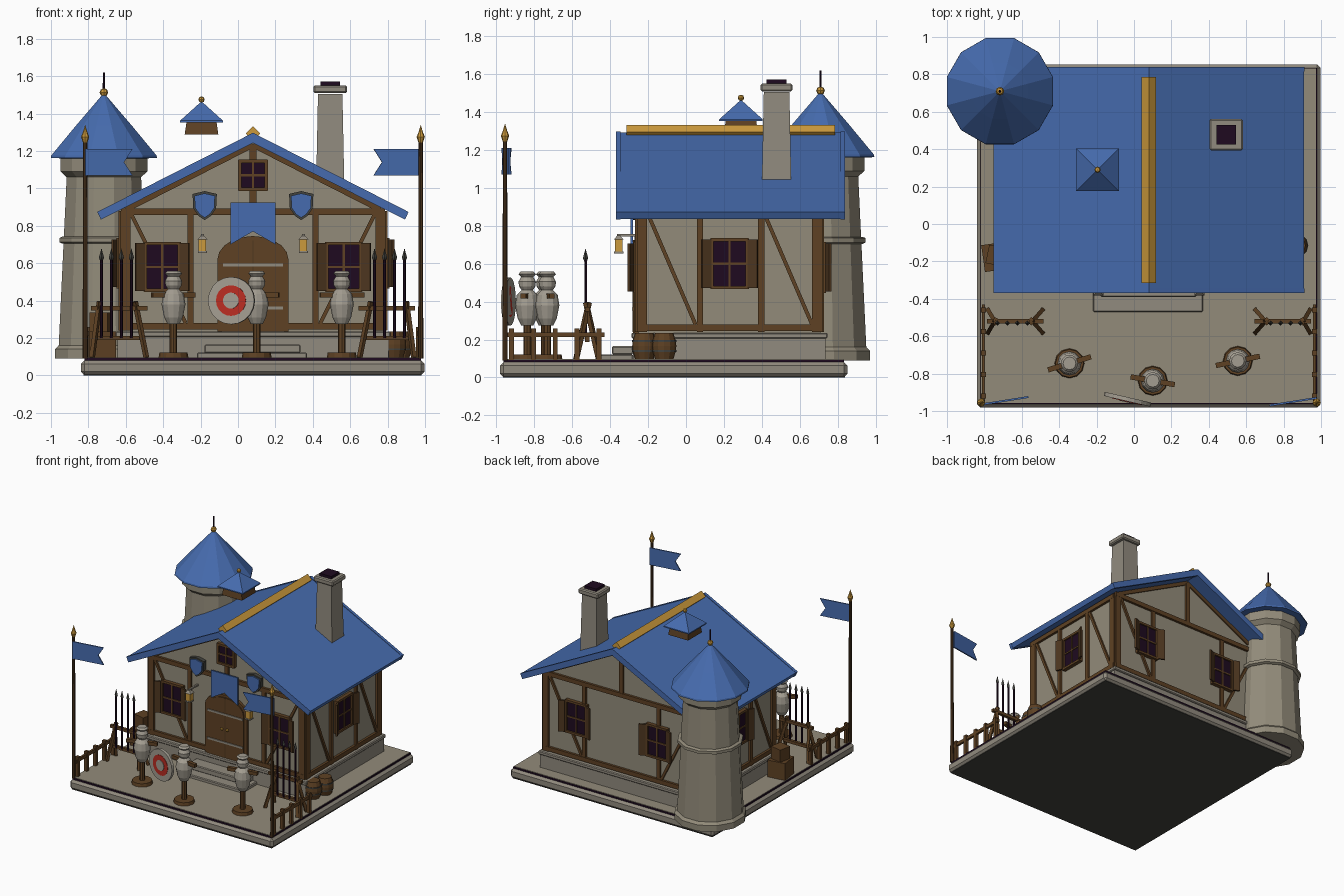
import bpy, bmesh, math
from mathutils import Matrix, Vector

if "Cube" in bpy.data.objects:
    bpy.data.objects.remove(bpy.data.objects["Cube"])

def mat(name, r, g, b):
    m = bpy.data.materials.new(name)
    m.diffuse_color = (r, g, b, 1)
    m.use_nodes = True
    m.node_tree.nodes["Principled BSDF"].inputs["Base Color"].default_value = m.diffuse_color
    return m

BLUE = mat("blue", .061, .148, .425)
STONE = mat("stone", .285, .257, .21)
PLASTER = mat("plaster", .29, .26, .195)
PALE = mat("pale_canvas", .37, .34, .285)
WOOD = mat("wood", .112, .053, .017)
DWOOD = mat("dark_wood", .075, .037, .014)
GOLD = mat("gold", .60, .32, .045)
RED = mat("red", .50, .026, .016)
DARK = mat("dark_purple", .013, .003, .014)
IRON = mat("iron", .055, .055, .048)
I = Matrix()
T = Matrix.Translation
R = lambda a, ax: Matrix.Rotation(math.radians(a), 4, ax)
CX = 0.08  # the house and yard are symmetric about this x

def make(name, bm, m, M=I):
    bmesh.ops.remove_doubles(bm, verts=bm.verts, dist=1e-5)
    bmesh.ops.recalc_face_normals(bm, faces=bm.faces)
    me = bpy.data.meshes.new(name)
    bm.to_mesh(me)
    bm.free()
    me.transform(M)
    me.materials.append(m)
    ob = bpy.data.objects.new(name, me)
    bpy.context.collection.objects.link(ob)
    return ob

def box(name, c, s, m, M=I, bevel=0, taper=1):
    bm = bmesh.new()
    bmesh.ops.create_cube(bm, size=1)
    for v in bm.verts:
        k = taper if v.co.z > 0 else 1
        v.co = Vector((v.co.x * s[0] * k, v.co.y * s[1] * k, v.co.z * s[2]))
    if bevel:
        bmesh.ops.bevel(bm, geom=bm.edges[:], offset=bevel, segments=1, affect='EDGES')
    return make(name, bm, m, M @ T(c))

def span(name, x, y, z, m, bevel=0):
    return box(name, ((x[0]+x[1])/2, (y[0]+y[1])/2, (z[0]+z[1])/2),
               (x[1]-x[0], y[1]-y[0], z[1]-z[0]), m, I, bevel)

def beam(name, p, q, w, d, m, M=I):
    p, q = Vector(p), Vector(q)
    rot = (q - p).to_track_quat('Z', 'Y').to_matrix().to_4x4()
    return box(name, (0, 0, 0), (w, d, (q - p).length), m, M @ T((p + q) / 2) @ rot)

def lathe(name, prof, loc, m, n=10, M=I, off=0):
    bm = bmesh.new()
    ang = [2 * math.pi * i / n + math.radians(off) for i in range(n)]
    rings = [[bm.verts.new((r * math.cos(a), r * math.sin(a), z)) for a in ang] for r, z in prof]
    for a, b in zip(rings, rings[1:]):
        for i in range(n):
            bm.faces.new((a[i], a[(i+1) % n], b[(i+1) % n], b[i]))
    for (r, z), ring in ((prof[0], rings[0]), (prof[-1], rings[-1])):
        if r > 0:
            bm.faces.new(ring)
    return make(name, bm, m, T(loc) @ M)

def ball(name, loc, r, m):
    return lathe(name, [(0, -r), (.7*r, -.7*r), (r, 0), (.7*r, .7*r), (0, r)], loc, m, 8)

def prism(name, pts, y0, y1, m, M=I):
    bm = bmesh.new()
    a = [bm.verts.new((x, y0, z)) for x, z in pts]
    b = [bm.verts.new((x, y1, z)) for x, z in pts]
    bm.faces.new(a)
    bm.faces.new(b)
    for i in range(len(pts)):
        j = (i + 1) % len(pts)
        bm.faces.new((a[i], a[j], b[j], b[i]))
    return make(name, bm, m, M)

# Yard platform with dark underside, plinth and steps
span("platform", (-.84, .997), (-.982, .853), (.002, .08), STONE, .018)
span("platform_underside", (-.825, .982), (-.967, .838), (0, .006), IRON)
span("platform_joint", (-.822, .978), (-.962, .835), (.078, .093), DARK)
span("platform_top", (-.818, .974), (-.958, .831), (.08, .097), PLASTER)
span("plinth", (-.645, .805), (-.28, .735), (.09, .21), STONE)
span("plinth_cap", (-.655, .815), (-.288, .747), (.205, .235), STONE, .006)
span("lower_step", (-.22, .37), (-.47, -.28), (.09, .122), STONE, .006)
span("upper_step", (-.18, .335), (-.39, -.28), (.12, .165), STONE, .006)

# House body and roof
prism("walls", [(-.62, .23), (.78, .23), (.78, .89), (CX, 1.25), (-.62, .89)], -.25, .71, PLASTER)
prism("roof", [(CX, 1.292), (.91, .872), (.893, .837), (CX, 1.25), (CX-.813, .837), (CX-.83, .872)], -.355, .825, BLUE)
for y in (-.357, .827):
    prism("roof_edge", [(CX, 1.297), (.912, .874), (.893, .833), (CX, 1.243), (CX-.813, .833), (CX-.832, .874)], y-.012, y+.012, BLUE)
box("ridge", (CX, .235, 1.294), (.055, 1.1, .055), GOLD, T((CX, .235, 1.294)) @ R(45, 'Y') @ T((-CX, -.235, -1.294)))

# Timber framing and windows; wall frames look outwards along local -y
FRONT, BACK = T((CX, -.25, 0)), T((CX, .71, 0)) @ R(180, 'Z')
RIGHT, LEFT = T((.78, .23, 0)) @ R(90, 'Z'), T((-.62, .23, 0)) @ R(-90, 'Z')

def window(M, u, z, w, h, shutters=True):
    box("window_glass", (u, -.008, z), (w, .02, h), DARK, M)
    for s in (-1, 1):
        box("window_jamb", (u + s*(w/2+.008), -.01, z), (.018, .04, h+.03), WOOD, M)
        box("window_rail", (u, -.01, z + s*(h/2+.008)), (w+.03, .04, .018), WOOD, M)
        if shutters:
            box("shutter", (s*.025, 0, 0), (.052, .014, h+.02), DWOOD, M @ T((u+s*(w/2+.014), -.032, z)) @ R(-s*22, 'Z'))
    box("mullion", (u, -.012, z), (.012, .026, h), WOOD, M)
    box("transom", (u, -.012, z), (w, .026, .012), WOOD, M)

for M in (FRONT, BACK):
    for z, w in ((.262, 1.41), (.875, 1.41)):
        box("wall_beam", (0, -.004, z), (w, .03, .035), WOOD, M)
    for s in (-1, 1):
        box("corner_post", (s*.682, -.003, .56), (.052, .03, .64), WOOD, M)
        box("wall_post", (s*.335, -.002, .56), (.032, .026, .62), WOOD, M)
        beam("brace", (s*.65, -.001, .86), (s*.36, -.001, .28), .028, .02, WOOD, M)
        beam("gable_rafter", (s*.68, -.002, .885), (0, -.002, 1.232), .02, .028, WOOD, M)
    box("king_post", (0, -.003, 1.04), (.036, .026, .36), WOOD, M)
window(FRONT, 0, 1.07, .125, .135, False)
for M in (RIGHT, LEFT):
    for z in (.262, .862):
        box("side_beam", (0, -.004, z), (.96, .03, .035), WOOD, M)
    for u, w in ((-.462, .055), (-.155, .032), (.167, .032), (.462, .055)):
        box("side_post", (u, -.003, .56), (w, .03, .64), WOOD, M)
    for u in (-.43, .185):
        beam("side_brace", (u, -.001, .86), (u+.25, -.001, .28), .028, .02, WOOD, M)
    window(M, 0, .6, .17, .235)
for u in (-.485, .485):
    window(FRONT, u, .58, .165, .235)
for u in (-.40, .33):
    window(BACK, u, .58, .165, .235)

# Arched door with straps and handles
def arch(w, z0, z1, h):
    return [(-w, z0), (w, z0)] + [(w*math.cos(math.pi*i/10), z1+h*math.sin(math.pi*i/10)) for i in range(11)]
prism("door_frame", arch(.19, .235, .62, .125), -.022, .01, WOOD, FRONT)
prism("door_leaf", arch(.165, .235, .62, .105), -.03, 0, WOOD, FRONT)
box("door_gap", (0, -.03, .48), (.006, .004, .48), DWOOD, FRONT)
for z in (.36, .59):
    box("door_strap", (0, -.032, z), (.32, .008, .016), STONE, FRONT)
for s in (-1, 1):
    ball("door_handle", (CX + s*.025, -.29, .47), .012, GOLD)

# Banner, shields and lanterns on the front
prism("banner", [(-.12, .925), (.12, .925), (.12, .70), (0, .77), (-.12, .70)], -.042, -.03, BLUE, FRONT)
box("banner_rod", (0, -.034, .918), (.23, .012, .012), WOOD, FRONT)
shield = [(-.5, .4), (0, .5), (.5, .4), (.47, -.1), (.25, -.36), (0, -.5), (-.25, -.36), (-.47, -.1)]
for s in (-1, 1):
    for nm, k, d, m in (("shield_rim", 1, .03, IRON), ("shield_face", .84, .04, BLUE)):
        prism(nm, [(s*.258 + x*.13*k, .908 + z*.155*k) for x, z in shield], -d, 0, m, FRONT)
    x = CX + s*.27
    box("lantern_arm", (x, -.3, .75), (.014, .13, .012), STONE)
    box("lantern_light", (x, -.355, .695), (.04, .04, .065), GOLD)
    lathe("lantern_cap", [(.038, 0), (.01, .022)], (x, -.355, .727), STONE, 4, off=45)
    box("lantern_base", (x, -.355, .66), (.048, .048, .01), STONE)

# Chimney and roof cupola
box("chimney", (.493, .478, 1.27), (.15, .155, .47), STONE, taper=.87)
box("chimney_cap", (.493, .478, 1.53), (.178, .168, .042), STONE, bevel=.008)
box("chimney_flue", (.493, .478, 1.555), (.105, .105, .035), DARK)
box("cupola_base", (-.195, .29, 1.325), (.18, .18, .075), WOOD, taper=.88)
lathe("cupola_roof", [(.162, 1.353), (.162, 1.362), (0, 1.465)], (-.195, .29, 0), BLUE, 4, off=45)
ball("cupola_ball", (-.195, .29, 1.475), .017, GOLD)

# Round tower
TW = (-.717, .71, 0)
lathe("tower_shaft", [(.27, .09), (.27, .14), (.25, .16), (.206, 1.06), (.24, 1.09), (.24, 1.18)], TW, PLASTER, 12, off=15)
lathe("tower_band", [(.23, .705), (.246, .712), (.246, .735), (.23, .742)], TW, PLASTER, 12, off=15)
lathe("tower_roof", [(.2, 1.16), (.294, 1.162), (.292, 1.175), (.155, 1.335), (0, 1.51)], TW, BLUE, 12, off=15)
ball("tower_ball", (-.717, .71, 1.513), .023, GOLD)
lathe("tower_spike", [(.007, 1.52), (.005, 1.62)], TW, DARK, 6)

# Flagpoles, fences, weapon racks on both sides of the yard
for s in (-1, 1):
    px = CX + s*.897
    lathe("flagpole", [(.014, .09), (.011, 1.26)], (px, -.955, 0), DWOOD, 8)
    lathe("pole_finial", [(.012, 1.245), (.022, 1.275), (.012, 1.3), (0, 1.34)], (px, -.955, 0), GOLD, 8)
    flag = [(0, 1.21), (-s*.255, 1.21), (-s*.21, 1.14), (-s*.255, 1.07), (0, 1.07)]
    prism("flag", flag, -.005, .005, BLUE, T((px, -.965 if s < 0 else -.93, 0)) @ R(9, 'Z'))
    fx = CX + s*.885
    span("fence_rail", (fx-.009, fx+.009), (-.95, -.43), (.212, .238), WOOD)
    for i in range(5):
        box("fence_post", (fx, -.92 + i*.115, .175), (.026, .026, .165), WOOD)
    for top, low in ((.82, .86), (.63, .57)):
        for d in (-1, 1):
            beam("rack_leg", (CX+s*top, -.52-d*.008, .395), (CX+s*low, -.52+d*.06, .095), .022, .022, WOOD)
    for z, a, b in ((.36, .565, .865), (.2, .6, .84)):
        beam("rack_bar", (CX+s*a, -.52, z), (CX+s*b, -.52, z), .024, .024, WOOD)
    for dx in (.81, .757, .704, .65):
        x = CX + s*dx
        lathe("spear_shaft", [(.008, .2), (.008, .62)], (x, -.53, 0), DARK, 6)
        lathe("spear_head", [(.006, .61), (.014, .63), (0, .68)], (x, -.53, 0), IRON, 4)

# Training dummies
for x, y, a in ((-.345, -.745, 17), (.1, -.838, -10), (.555, -.732, 12)):
    p = (x, y, 0)
    lathe("dummy_foot", [(.08, .095), (.075, .122)], p, WOOD, 12)
    lathe("dummy_post", [(.02, .11), (.02, .32)], p, WOOD, 8)
    lathe("dummy_body", [(.032, .275), (.05, .31), (.064, .38), (.055, .435), (.026, .465)], p, PALE, 12)
    lathe("dummy_head", [(.026, .455), (.043, .48), (.046, .505), (.032, .53), (.046, .545), (.034, .558)], p, PALE, 12)
    box("dummy_arms", (0, 0, .43), (.24, .028, .028), WOOD, T(p) @ R(a, 'Z'))

# Target
TM = R(-13, 'Z') @ R(90, 'X')
for i, (r, m) in enumerate(((.127, PALE), (.082, RED), (.043, PALE))):
    lathe(("target_board", "target_ring", "target_centre")[i], [(r, -.012), (r, .01 + i*.003)], (-.035, -.938, .4), m, 20, TM)

# Crates and barrels
box("crate", (0, 0, .165), (.145, .145, .14), WOOD, T((-.735, -.175, 0)) @ R(8, 'Z'))
box("small_crate", (0, 0, .285), (.1, .1, .1), WOOD, T((-.735, -.17, 0)) @ R(-12, 'Z'))
for x, y in ((.835, -.22), (.868, -.115)):
    lathe("barrel", [(.048, .095), (.062, .14), (.064, .165), (.062, .19), (.048, .235)], (x, y, 0), WOOD, 12)
    for z in (.135, .188):
        lathe("barrel_hoop", [(.064, z), (.064, z+.01)], (x, y, 0), IRON, 12)
